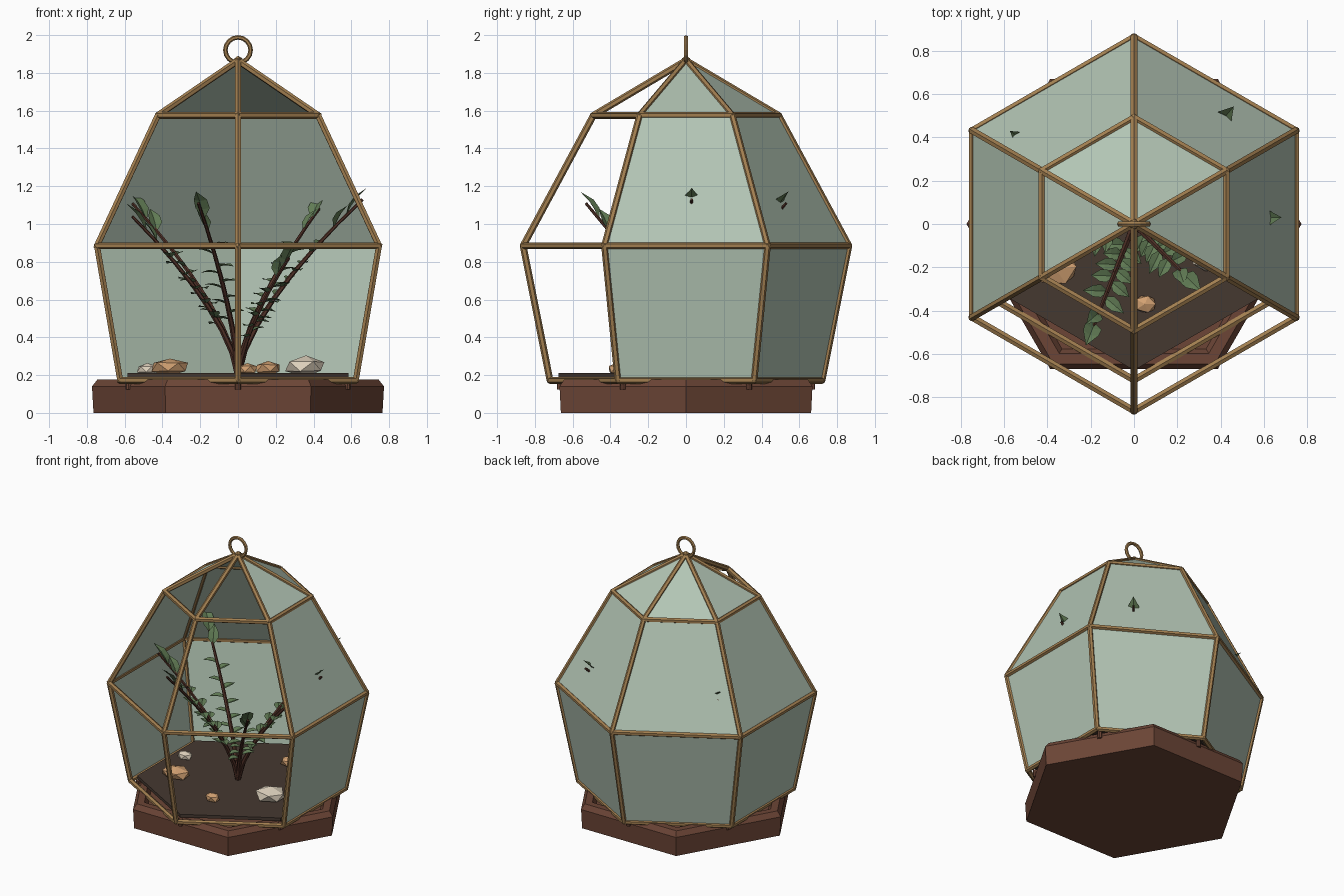
import bpy, bmesh, math, random
from mathutils import Vector, Matrix

if "Cube" in bpy.data.objects:
    bpy.data.objects.remove(bpy.data.objects["Cube"])

random.seed(4)

def mat(name, rgb):
    m = bpy.data.materials.new(name)
    m.diffuse_color = (*rgb, 1)
    m.use_nodes = True
    m.node_tree.nodes["Principled BSDF"].inputs["Base Color"].default_value = m.diffuse_color
    return m

WOOD = mat("wood", (0.15, 0.06, 0.037))
BRASS = mat("brass", (0.36, 0.21, 0.08))
GLASS = mat("glass", (0.45, 0.56, 0.46))
SOIL = mat("soil", (0.06, 0.04, 0.03))
STEM = mat("stem", (0.08, 0.03, 0.02))
LEAF = mat("leaf", (0.12, 0.2, 0.09))
PALE = mat("pale_stone", (0.72, 0.63, 0.5))
TAN = mat("tan_stone", (0.65, 0.36, 0.17))

def finish(bm, name, material, normals=True):
    if normals:
        bmesh.ops.recalc_face_normals(bm, faces=bm.faces)
    me = bpy.data.meshes.new(name)
    bm.to_mesh(me)
    bm.free()
    me.materials.append(material)
    ob = bpy.data.objects.new(name, me)
    bpy.context.collection.objects.link(ob)
    return ob

def hexagon(r, z, start):
    return [Vector((r * math.cos(math.radians(start + 60 * i)),
                    r * math.sin(math.radians(start + 60 * i)), z)) for i in range(6)]

def loft(name, rings, start, material):
    bm = bmesh.new()
    loops = [[bm.verts.new(p) for p in hexagon(r, z, start)] for r, z in rings]
    for a, b in zip(loops, loops[1:]):
        for i in range(6):
            j = (i + 1) % 6
            bm.faces.new((a[i], a[j], b[j], b[i]))
    bm.faces.new(loops[0][::-1])
    bm.faces.new(loops[-1])
    return finish(bm, name, material)

def bar(bm, a, b, r1, r2=None, n=6):
    d = b - a
    m = Matrix.Translation((a + b) / 2) @ d.to_track_quat('Z', 'Y').to_matrix().to_4x4()
    bmesh.ops.create_cone(bm, cap_ends=True, segments=n, radius1=r1,
                          radius2=r1 if r2 is None else r2, depth=d.length, matrix=m)

# wooden plinth with bevelled rim and recess, and soil bed
loft("wooden_base", [(0.765, 0), (0.773, 0.14), (0.745, 0.176), (0.69, 0.176), (0.665, 0.14)], 0, WOOD)
loft("soil", [(0.675, 0.188), (0.675, 0.21)], 30, SOIL)

# brass frame: three hexagonal rings, ribs and corner joints
levels = [hexagon(0.72, 0.172, 30), hexagon(0.862, 0.885, 30), hexagon(0.49, 1.575, 30)]
apex = Vector((0, 0, 1.865))
levels.append([apex] * 6)
bm = bmesh.new()
for k in range(3):
    for i in range(6):
        bar(bm, levels[k][i], levels[k][(i + 1) % 6], 0.018)
        bar(bm, levels[k][i], levels[k + 1][i], 0.018)
        bmesh.ops.create_icosphere(bm, subdivisions=1, radius=0.02,
                                   matrix=Matrix.Translation(levels[k][i]))
bmesh.ops.create_icosphere(bm, subdivisions=1, radius=0.026, matrix=Matrix.Translation(apex))
finish(bm, "brass_frame", BRASS)

# corner pegs into the base
bm = bmesh.new()
for p in hexagon(0.668, 0.125, 30):
    bar(bm, p, p + Vector((0, 0, 0.05)), 0.016, n=8)
finish(bm, "frame_pegs", WOOD)

# hanging ring
bpy.ops.mesh.primitive_torus_add(major_segments=16, minor_segments=6, major_radius=0.067,
                                 minor_radius=0.012, location=(0, 0, 1.921),
                                 rotation=(math.pi / 2, 0, 0))
ring = bpy.context.object
ring.name = "hanging_ring"
ring.data.materials.append(BRASS)

# glass panels on four sides, the two front sides stay open
bm = bmesh.new()
for k in range(3):
    for i in (0, 1, 2, 5):
        j = (i + 1) % 6
        pts = [levels[k][i], levels[k][j]]
        pts += [levels[k + 1][j], levels[k + 1][i]] if k < 2 else [apex]
        c = sum(pts, Vector()) / len(pts)
        bm.faces.new([bm.verts.new(c + (p - c) * 0.98) for p in pts])
glass = finish(bm, "glass_panels", GLASS, normals=False)
mod = glass.modifiers.new("thickness", 'SOLIDIFY')
mod.thickness = 0.008
mod.offset = 0

# plant: curved tapering stems with paired leaves
def leaf(bm, p, d, length, width):
    d = d.normalized()
    side = d.cross(Vector((0, 0, 1))).normalized()
    up = side.cross(d)
    rows = []
    for t, w, h in ((0, 0.06, 0), (0.3, 0.45, 0.05), (0.6, 0.42, 0.06), (1, 0, 0)):
        c = p + d * length * t + up * length * h
        if w:
            rows.append([bm.verts.new(c + side * s * w * width + up * abs(s) * w * width * 0.35)
                         for s in (-1, 0, 1)])
        else:
            tip = bm.verts.new(c)
    for a, b in zip(rows, rows[1:]):
        for i in (0, 1):
            bm.faces.new((a[i], a[i + 1], b[i + 1], b[i]))
    for i in (0, 1):
        bm.faces.new((rows[-1][i], rows[-1][i + 1], tip))

tips = [(0.66, 0.03, 1.13), (0.45, 0.53, 1.11), (-0.56, 0.42, 1.11),
        (-0.21, -0.53, 1.11), (-0.56, -0.13, 1.04), (0.27, -0.27, 0.82)]
stems, leaves = bmesh.new(), bmesh.new()
for n, tip in enumerate(tips):
    def at(t):
        h = t ** 1.5
        return Vector((tip[0] * h, tip[1] * h, 0.2 + (tip[2] - 0.2) * t))
    steps = 7
    for s in range(steps):
        a, b = s / steps, (s + 1) / steps
        bar(stems, at(a), at(b), 0.017 - 0.009 * a, 0.017 - 0.009 * b)
    out = Vector((tip[0], tip[1], 0)).normalized()
    side = Vector((-out.y, out.x, 0))
    for t in (0.34, 0.43, 0.52, 0.61, 0.72):
        for s in (-1, 1):
            d = side * s + out * 0.35 + Vector((0, 0, random.uniform(0, 0.35)))
            leaf(leaves, at(t + s * 0.02), d, random.uniform(0.09, 0.12), 0.065)
    leaf(leaves, at(0.84), out * 0.6 + Vector((0, 0, 1)) - side * 0.3, 0.14, 0.08)
    leaf(leaves, at(0.91), out * 0.75 + Vector((0, 0, 1)), 0.18, 0.09)
finish(stems, "plant_stems", STEM)
finish(leaves, "plant_leaves", LEAF, normals=False)

# faceted stones
stones = [(-0.48, 0.07, 0.06, 0.035, PALE), (-0.36, -0.21, 0.105, 0.05, TAN),
          (0.05, -0.37, 0.055, 0.035, TAN), (0.16, 0.38, 0.075, 0.042, TAN),
          (0.36, -0.13, 0.12, 0.055, PALE)]
for n, (x, y, r, h, m) in enumerate(stones):
    bm = bmesh.new()
    bmesh.ops.create_icosphere(bm, subdivisions=1, radius=1)
    turn = Matrix.Rotation(random.uniform(0, 6), 3, 'Z')
    for v in bm.verts:
        q = turn @ (v.co * random.uniform(0.88, 1.08))
        v.co = Vector((x + q.x * r, y + q.y * r * 0.8, 0.205 + h * 0.75 + q.z * h))
    finish(bm, f"stone_{n + 1}", m)
